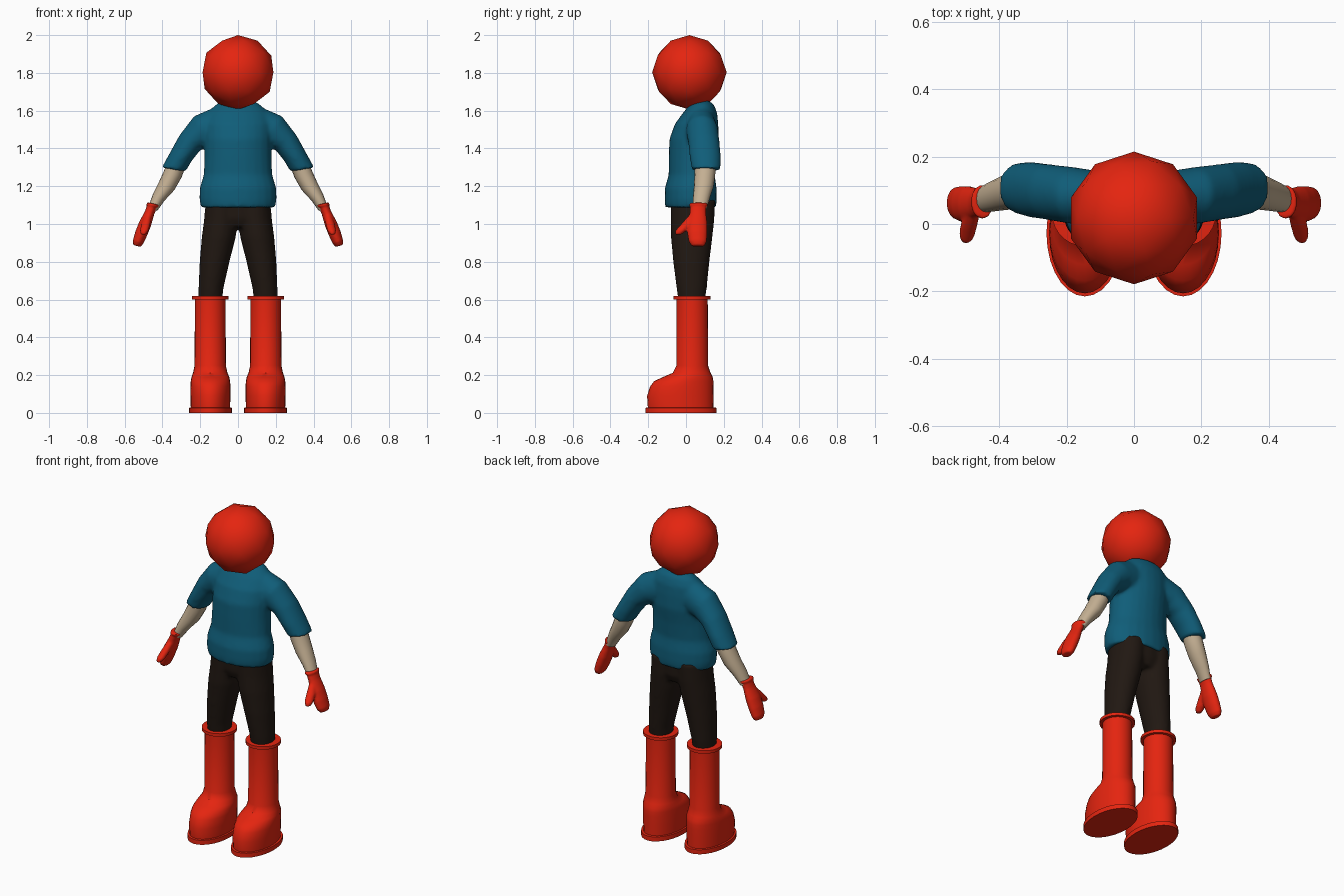
import bpy, bmesh, math


def material(name, rgb):
    m = bpy.data.materials.new(name)
    m.diffuse_color = (*rgb, 1)
    return m


RED = material("red", (0.78, 0.018, 0.005))
TEAL = material("teal", (0.005, 0.11, 0.19))
DARK = material("dark", (0.015, 0.009, 0.006))
SKIN = material("skin", (0.55, 0.43, 0.29))


def loft(name, tubes, mat, voxel=0, smooth=0, segs=24, angle=40):
    """Capped tubes from rings (x, y, z, rx, ry[, tilt]); a voxel size fuses them into one skin."""
    bm = bmesh.new()
    for side, rings in tubes:
        rows = []
        for x, y, z, rx, ry, *t in rings:
            t = math.radians(t[0]) if t else 0
            row = []
            for i in range(segs):
                a = 2 * math.pi * i / segs
                u, v = rx * math.cos(a), ry * math.sin(a)
                row.append(bm.verts.new((side * (x + u * math.cos(t)), y + v, z + u * math.sin(t))))
            rows.append(row)
        for a, b in zip(rows, rows[1:]):
            for i in range(segs):
                j = (i + 1) % segs
                bm.faces.new((a[i], a[j], b[j], b[i]))
        bm.faces.new(rows[0])
        bm.faces.new(rows[-1])
    bmesh.ops.recalc_face_normals(bm, faces=bm.faces)
    me = bpy.data.meshes.new(name)
    bm.to_mesh(me)
    bm.free()
    ob = bpy.data.objects.new(name, me)
    bpy.context.collection.objects.link(ob)
    me.materials.append(mat)
    bpy.ops.object.select_all(action='DESELECT')
    ob.select_set(True)
    bpy.context.view_layer.objects.active = ob
    bpy.ops.object.shade_smooth_by_angle(angle=math.radians(angle))
    if voxel:
        r = ob.modifiers.new("fuse", 'REMESH')
        r.mode = 'VOXEL'
        r.voxel_size = voxel
        r.use_smooth_shade = True
        s = ob.modifiers.new("soften", 'SMOOTH')
        s.factor = 0.5
        s.iterations = smooth
    return ob


# Head: faceted ball with smooth shading
bpy.ops.mesh.primitive_ico_sphere_add(subdivisions=2, radius=0.197, location=(0, 0.018, 1.803))
head = bpy.context.object
head.name = "head"
head.data.materials.append(RED)
bpy.ops.object.shade_smooth()

# Shirt: torso and two short sleeves
torso = [(0, 0.025, 1.088, 0.197, 0.135), (0, 0.025, 1.13, 0.205, 0.138),
         (0, 0.025, 1.19, 0.203, 0.137), (0, 0.03, 1.26, 0.182, 0.122),
         (0, 0.035, 1.36, 0.177, 0.126), (0, 0.043, 1.45, 0.178, 0.131),
         (0, 0.056, 1.53, 0.178, 0.115), (0, 0.075, 1.59, 0.16, 0.09),
         (0, 0.085, 1.635, 0.115, 0.062), (0, 0.085, 1.652, 0.08, 0.035)]
sleeve = [(0.09, 0.08, 1.52, 0.105, 0.075, 75), (0.185, 0.085, 1.495, 0.09, 0.085, 58),
          (0.255, 0.095, 1.43, 0.068, 0.083, 35), (0.303, 0.102, 1.355, 0.062, 0.083, 20),
          (0.341, 0.107, 1.288, 0.064, 0.076, 10)]
loft("shirt", [(1, torso), (1, sleeve), (-1, sleeve)], TEAL, 0.011, 6)

# Trousers: hips and two legs
hips = [(0, 0.035, 0.985, 0.11, 0.09), (0, 0.035, 1.03, 0.165, 0.11), (0, 0.035, 1.13, 0.168, 0.115)]
leg = [(0.147, 0.03, 0.59, 0.063, 0.07), (0.143, 0.03, 0.66, 0.066, 0.08),
       (0.124, 0.028, 0.80, 0.079, 0.096), (0.102, 0.03, 0.93, 0.09, 0.11),
       (0.09, 0.035, 1.02, 0.09, 0.115), (0.085, 0.037, 1.13, 0.085, 0.118)]
loft("trousers", [(1, hips), (1, leg), (-1, leg)], DARK, 0.011, 4)

# Bare forearm, mitten with cuff and thumb, tall boot with sole and rim
forearm = [(0.32, 0.102, 1.33, 0.048, 0.055, 15), (0.345, 0.1, 1.265, 0.05, 0.055, 18),
           (0.378, 0.094, 1.2, 0.046, 0.052, 25), (0.42, 0.082, 1.14, 0.035, 0.045, 28),
           (0.452, 0.072, 1.08, 0.026, 0.038, 25)]
cuff = [(0.449, 0.066, 1.108, 0.034, 0.05, 12), (0.452, 0.066, 1.095, 0.034, 0.05, 12)]
palm = [(0.45, 0.066, 1.105, 0.028, 0.043, 12), (0.468, 0.063, 1.06, 0.026, 0.043, 18),
        (0.492, 0.06, 1.0, 0.033, 0.053, 20), (0.512, 0.06, 0.95, 0.033, 0.053, 20),
        (0.529, 0.062, 0.905, 0.029, 0.047, 20), (0.536, 0.064, 0.884, 0.02, 0.033, 15)]
thumb = [(0.476, 0.045, 1.045, 0.02, 0.03), (0.488, 0.005, 1.0, 0.024, 0.03),
         (0.496, -0.027, 0.965, 0.023, 0.029), (0.501, -0.042, 0.944, 0.014, 0.017)]
boot = [(0.146, -0.027, 0, 0.114, 0.188), (0.146, -0.027, 0.027, 0.114, 0.188),
        (0.146, -0.028, 0.028, 0.104, 0.174), (0.146, -0.03, 0.09, 0.106, 0.176),
        (0.146, -0.022, 0.14, 0.106, 0.168), (0.146, -0.012, 0.168, 0.104, 0.157),
        (0.146, 0.01, 0.19, 0.1, 0.131), (0.147, 0.03, 0.212, 0.091, 0.1),
        (0.147, 0.033, 0.25, 0.083, 0.084), (0.147, 0.032, 0.6, 0.081, 0.083),
        (0.147, 0.032, 0.601, 0.097, 0.098), (0.147, 0.032, 0.619, 0.097, 0.098),
        (0.147, 0.032, 0.62, 0.075, 0.077)]
for label, side in (("left", 1), ("right", -1)):
    loft(label + "_forearm", [(side, forearm)], SKIN, segs=16)
    loft(label + "_mitten", [(side, cuff), (side, palm), (side, thumb)], RED, 0.006, 3)
    loft(label + "_boot", [(side, boot)], RED, segs=28)
